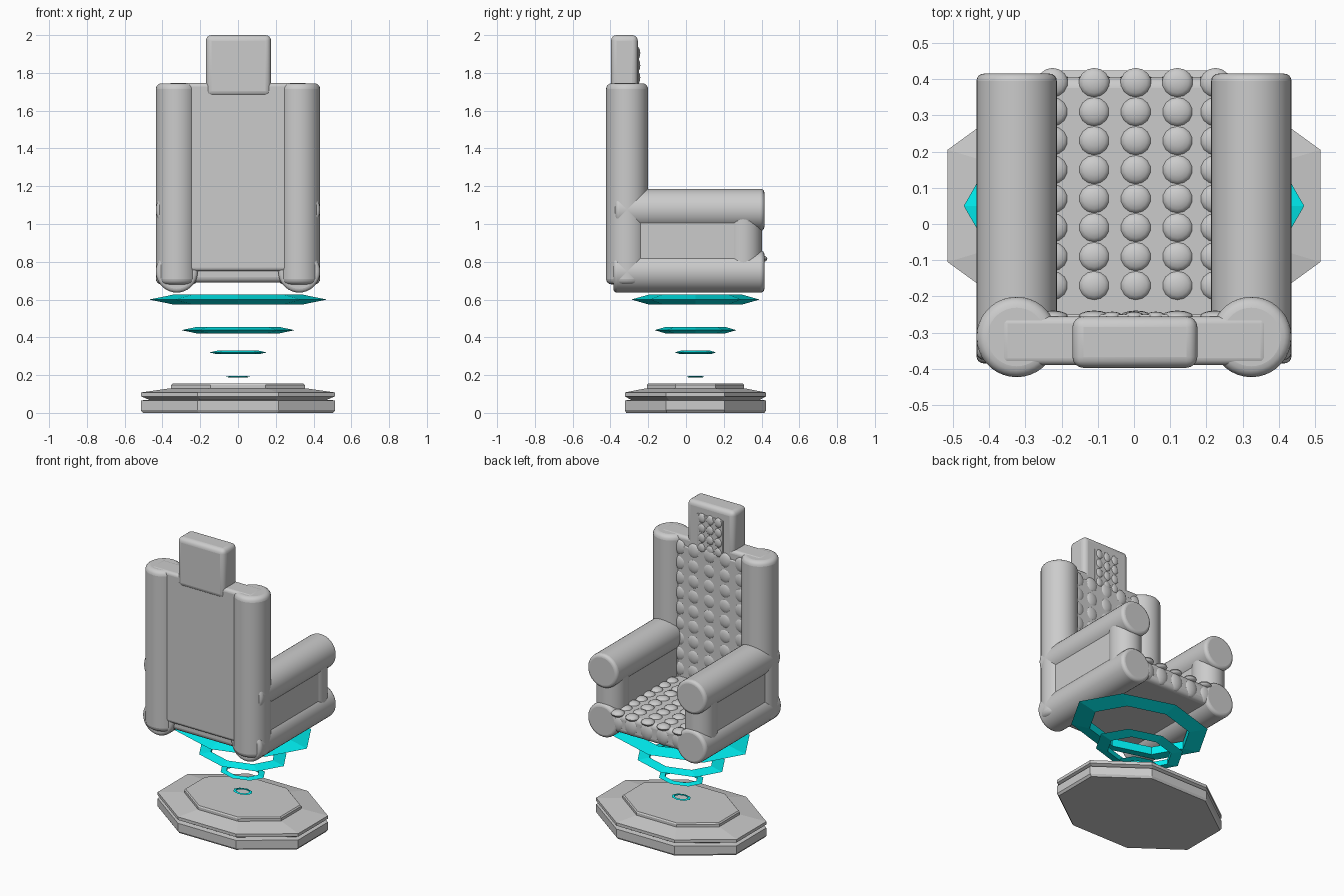
import bpy, bmesh
from math import pi, cos, sin, radians
from mathutils import Matrix, Vector

if "Cube" in bpy.data.objects:
    bpy.data.objects.remove(bpy.data.objects["Cube"])

cyan = bpy.data.materials.new("cyan_glow")
cyan.diffuse_color = (0.0, 0.85, 0.87, 1)
cyan.use_nodes = True
cyan.node_tree.nodes["Principled BSDF"].inputs["Base Color"].default_value = cyan.diffuse_color


def finish(bm, name, smooth=True, mat=None):
    bmesh.ops.recalc_face_normals(bm, faces=bm.faces[:])
    me = bpy.data.meshes.new(name)
    bm.to_mesh(me)
    bm.free()
    ob = bpy.data.objects.new(name, me)
    bpy.context.collection.objects.link(ob)
    if mat:
        me.materials.append(mat)
    if smooth:
        bpy.ops.object.select_all(action='DESELECT')
        ob.select_set(True)
        bpy.context.view_layer.objects.active = ob
        bpy.ops.object.shade_smooth_by_angle(angle=radians(35))
    return ob


def bevel(ob, width, segments=4):
    m = ob.modifiers.new("rounding", 'BEVEL')
    m.width, m.segments = width, segments
    m.limit_method, m.angle_limit = 'ANGLE', radians(40)
    return ob


def tube(name, start, end, r, rounding=0.03):
    a, b = Vector(start), Vector(end)
    d = b - a
    bm = bmesh.new()
    rot = d.to_track_quat('Z', 'Y').to_matrix().to_4x4()
    bmesh.ops.create_cone(bm, cap_ends=True, segments=36, radius1=r, radius2=r, depth=d.length,
                          matrix=Matrix.Translation((a + b) / 2) @ rot)
    ob = finish(bm, name)
    return bevel(ob, rounding) if rounding else ob


def box(name, lo, hi, rounding):
    lo, hi = Vector(lo), Vector(hi)
    bm = bmesh.new()
    bmesh.ops.create_cube(bm, size=1, matrix=Matrix.Translation((lo + hi) / 2)
                          @ Matrix.Diagonal((*(hi - lo), 1)))
    return bevel(finish(bm, name), rounding)


def octagon_lathe(name, profile, ratio, turn, closed, mat=None):
    # profile of (x radius, z), swept round an elliptical octagon centred at y = 0.05
    bm = bmesh.new()
    rings = [[bm.verts.new((r * cos(turn + k * pi / 4), 0.05 + r * ratio * sin(turn + k * pi / 4), z))
              for k in range(8)] for r, z in profile]
    pairs = list(zip(rings, rings[1:]))
    if closed:
        pairs.append((rings[-1], rings[0]))
    else:
        bm.faces.new(rings[0])
        bm.faces.new(rings[-1])
    for a, b in pairs:
        for k in range(8):
            j = (k + 1) % 8
            bm.faces.new((a[k], a[j], b[j], b[k]))
    return finish(bm, name, False, mat)


def studs(name, centres, radii):
    # flattened domes of a quilted surface
    bm = bmesh.new()
    for c in centres:
        bmesh.ops.create_uvsphere(bm, u_segments=14, v_segments=8, radius=1,
                                  matrix=Matrix.Translation(c) @ Matrix.Diagonal((*radii, 1)))
    return finish(bm, name)


# stacked octagonal base
octagon_lathe("base_lower", [(0.545, 0), (0.557, 0.014), (0.557, 0.066), (0.5, 0.07)], 0.727, pi / 8, False)
octagon_lathe("base_upper", [(0.5, 0.066), (0.557, 0.088), (0.557, 0.108), (0.39, 0.13)], 0.727, pi / 8, False)
octagon_lathe("base_step", [(0.383, 0.125), (0.383, 0.147), (0.375, 0.155)], 0.727, pi / 8, False)

# floating rings with triangular section
for i, (r, z, h) in enumerate([(0.47, 0.6, 0.026), (0.3, 0.438, 0.017), (0.152, 0.32, 0.009), (0.064, 0.191, 0.004)]):
    octagon_lathe(f"ring_{i + 1}", [(r, z), (r * 0.73, z + h), (r * 0.73, z - h)], 0.722, 0, True, cyan)

# tubes and panels of both sides
X, R = 0.324, 0.111
for side, s in (("left", -1), ("right", 1)):
    x = s * X
    tube(f"back_tube_{side}", (x, -0.312, 0.68), (x, -0.312, 1.745), R)
    tube(f"armrest_{side}", (x, -0.375, 1.075), (x, 0.415, 1.075), R, 0.02)
    tube(f"lower_tube_{side}", (x, -0.385, 0.748), (x, 0.415, 0.748), R, 0.02)
    tube(f"arm_post_{side}", (x, 0.303, 0.75), (x, 0.303, 1.07), 0.099, 0)
    box(f"arm_panel_{side}", (x - 0.086, -0.3, 0.75), (x + 0.086, 0.3, 1.07), 0.01)

# backrest, headrest and seat
box("back_panel", (-0.37, -0.39, 0.75), (0.37, -0.255, 1.747), 0.02)
box("headrest", (-0.17, -0.397, 1.675), (0.175, -0.255, 2.0), 0.03)
box("seat", (-0.25, -0.36, 0.69), (0.25, 0.405, 0.82), 0.03)

# quilting on the seat, its front edge, the backrest and the headrest
cols = [-0.225, -0.11, 0.005, 0.12, 0.225]
studs("seat_quilting", [(x, 0.39 - 0.08 * j, 0.816) for x in cols for j in range(8)], (0.043, 0.041, 0.02))
studs("seat_front_quilting", [(x, 0.39, 0.755) for x in cols], (0.054, 0.026, 0.062))
studs("back_quilting", [(x, -0.257, 0.87 + 0.1 * j) for x in cols for j in range(9)], (0.046, 0.018, 0.05))
box("back_cushion", (-0.25, -0.3, 0.78), (0.25, -0.248, 1.69), 0.01)
box("headrest_pad", (-0.095, -0.3, 1.66), (0.095, -0.25, 1.93), 0.004)
studs("headrest_quilting", [(x, -0.255, 1.71 + 0.065 * j) for x in (-0.06, 0, 0.06) for j in range(4)],
      (0.028, 0.013, 0.032))
